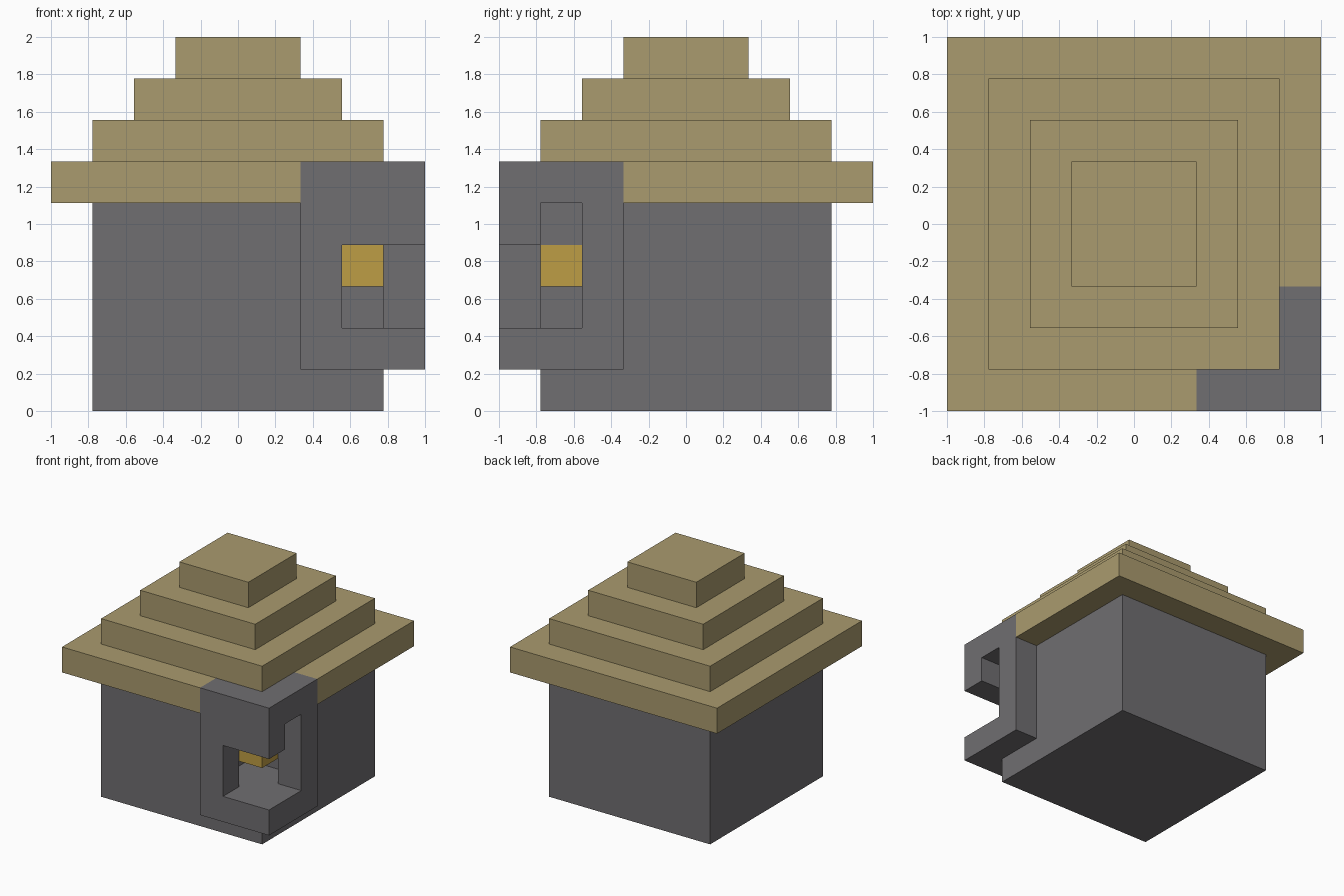
import bpy
import bmesh

if "Cube" in bpy.data.objects:
    bpy.data.objects.remove(bpy.data.objects["Cube"])

U = 2 / 9  # one block of the grid


def material(name, rgb):
    mat = bpy.data.materials.new(name)
    mat.use_nodes = True
    mat.diffuse_color = (*rgb, 1)
    mat.node_tree.nodes["Principled BSDF"].inputs["Base Color"].default_value = (*rgb, 1)
    return mat


def prism(name, outline, z0, z1, mat):
    """Extrude a counter-clockwise outline from z0 to z1, in grid blocks."""
    bm = bmesh.new()
    base = bm.faces.new([bm.verts.new((x * U, y * U, z0 * U)) for x, y in outline])
    top = bmesh.ops.extrude_face_region(bm, geom=[base])["geom"]
    verts = [v for v in top if isinstance(v, bmesh.types.BMVert)]
    bmesh.ops.translate(bm, verts=verts, vec=(0, 0, (z1 - z0) * U))
    bmesh.ops.recalc_face_normals(bm, faces=bm.faces)
    mesh = bpy.data.meshes.new(name)
    bm.to_mesh(mesh)
    bm.free()
    mesh.materials.append(mat)
    obj = bpy.data.objects.new(name, mesh)
    bpy.context.collection.objects.link(obj)
    return obj


def box(name, x0, x1, y0, y1, z0, z1, mat):
    return prism(name, [(x0, y0), (x1, y0), (x1, y1), (x0, y1)], z0, z1, mat)


def combine(target, tool, operation):
    """Apply a boolean and discard the helper."""
    tool.hide_render = True
    mod = target.modifiers.new(operation.lower(), "BOOLEAN")
    mod.operation = operation
    mod.solver = "EXACT"
    mod.object = tool
    bpy.context.view_layer.update()
    graph = bpy.context.evaluated_depsgraph_get()
    result = bpy.data.meshes.new_from_object(target.evaluated_get(graph))
    target.modifiers.clear()
    target.data = result
    bpy.data.objects.remove(tool)


stone = material("grey_stone", (0.162, 0.156, 0.165))
thatch = material("straw_thatch", (0.402, 0.328, 0.156))
gold = material("lantern_gold", (0.515, 0.337, 0.058))

# Stone body with the corner block projecting from it
body = box("stone_body", -3.5, 3.5, -3.5, 3.5, 0, 5, stone)
combine(body, box("corner_block", 1.5, 4.5, -4.5, -1.5, 1, 6, stone), "UNION")

# Corner opening, its raised side notch, and the hollow behind it
for name, limits in {
    "corner_opening": (2.5, 5, -5, -2.5, 2, 4),
    "side_notch": (3.5, 5, -3.5, -2.5, 3, 5),
    "inner_hollow": (1.5, 3.5, -3.5, -1.5, 2, 3),
}.items():
    combine(body, box(name, *limits, stone), "DIFFERENCE")

# Lantern hanging inside the opening
box("lantern", 2.5, 3.5, -3.5, -2.5, 3, 4, gold)

# Eaves, notched around the corner block
prism("roof_eaves", [(-4.5, -4.5), (1.5, -4.5), (1.5, -1.5), (4.5, -1.5),
                     (4.5, 4.5), (-4.5, 4.5)], 5, 6, thatch)

# Stepped upper roof
for step in range(3):
    half = 3.5 - step
    box(f"roof_tier_{step + 1}", -half, half, -half, half, 6 + step, 7 + step, thatch)
